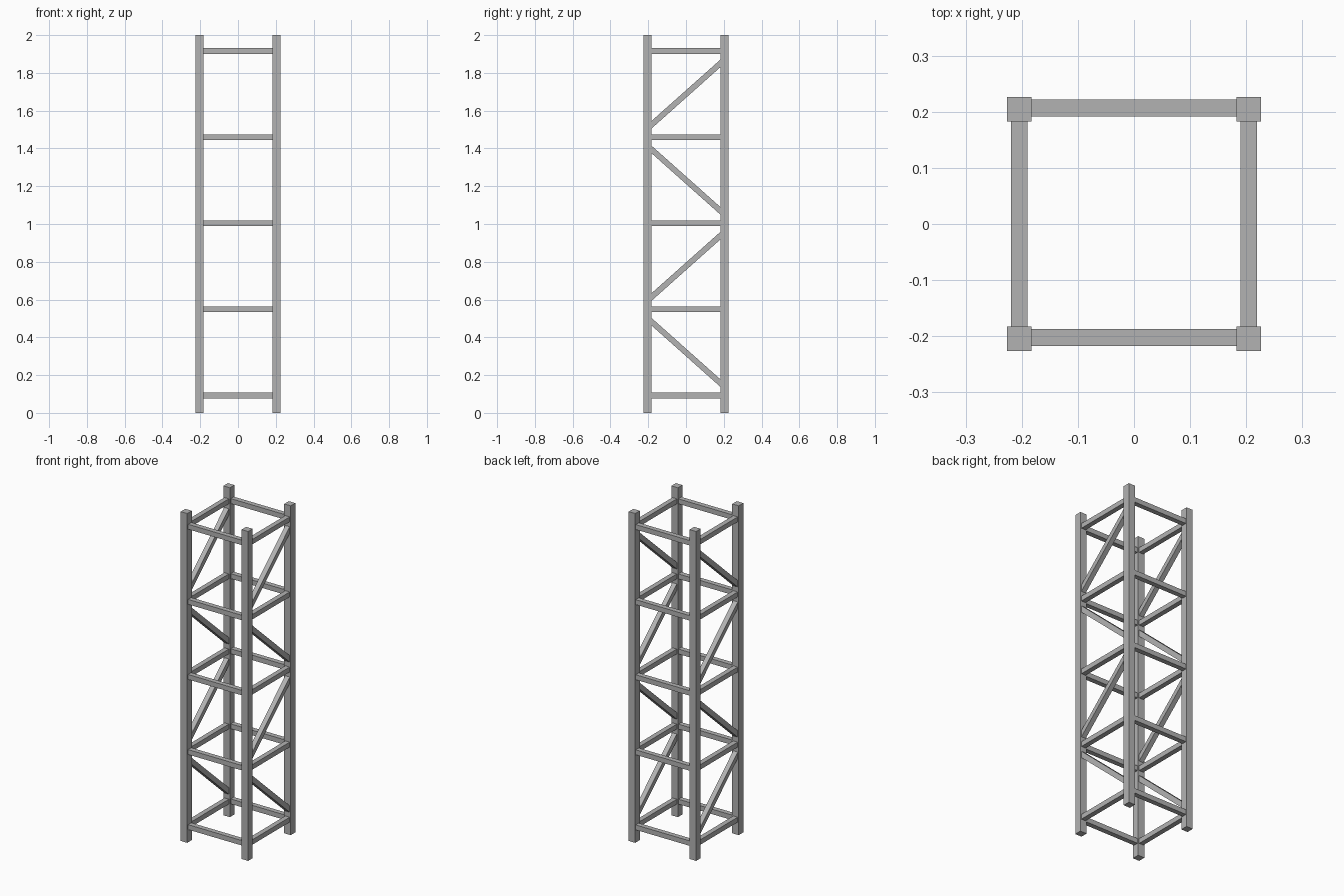
import bpy
from math import atan2, hypot

cube = bpy.data.objects.get("Cube")
if cube:
    bpy.data.objects.remove(cube, do_unlink=True)

steel = bpy.data.materials.new("grey_steel")
steel.use_nodes = True
GREY = (0.45, 0.45, 0.45, 1)
steel.diffuse_color = GREY
steel.node_tree.nodes["Principled BSDF"].inputs["Base Color"].default_value = GREY

POST = 0.2045      # distance of each post axis from the centre
POST_W = 0.0436
BAR = 0.03
SPAN = 2 * POST - POST_W
BASE, STEP = 0.092, 0.456


def bar(name, centre, size, tilt=0):
    """Box bar, optionally tilted about the x axis."""
    bpy.ops.mesh.primitive_cube_add(size=1, location=centre, rotation=(tilt, 0, 0))
    obj = bpy.context.object
    obj.name = name
    obj.scale = size
    obj.data.materials.append(steel)


# Corner posts
for sx, side in ((-1, "right"), (1, "left")):
    for sy, end in ((-1, "front"), (1, "back")):
        bar(f"{end}_{side}_post", (sx * POST, sy * POST, 1), (POST_W, POST_W, 2))

# Horizontal rails at five levels
for level in range(5):
    z = BASE + level * STEP
    for sy, end in ((-1, "front"), (1, "back")):
        bar(f"{end}_rail_{level}", (0, sy * POST + 0.002, z), (SPAN, BAR, BAR))
    for sx, side in ((-1, "right"), (1, "left")):
        bar(f"{side}_rail_{level}", (sx * POST, 0, z), (BAR, SPAN, BAR))

# Zigzag braces on both sides, their ends buried in the posts
RUN, RISE = 0.385, 0.343
for panel in range(4):
    z = BASE + (panel + 0.5) * STEP
    tilt = atan2(RISE, RUN) * (1 if panel % 2 else -1)
    for sx, side in ((-1, "right"), (1, "left")):
        bar(f"{side}_brace_{panel}", (sx * POST, 0, z), (BAR, hypot(RUN, RISE), BAR), tilt)
